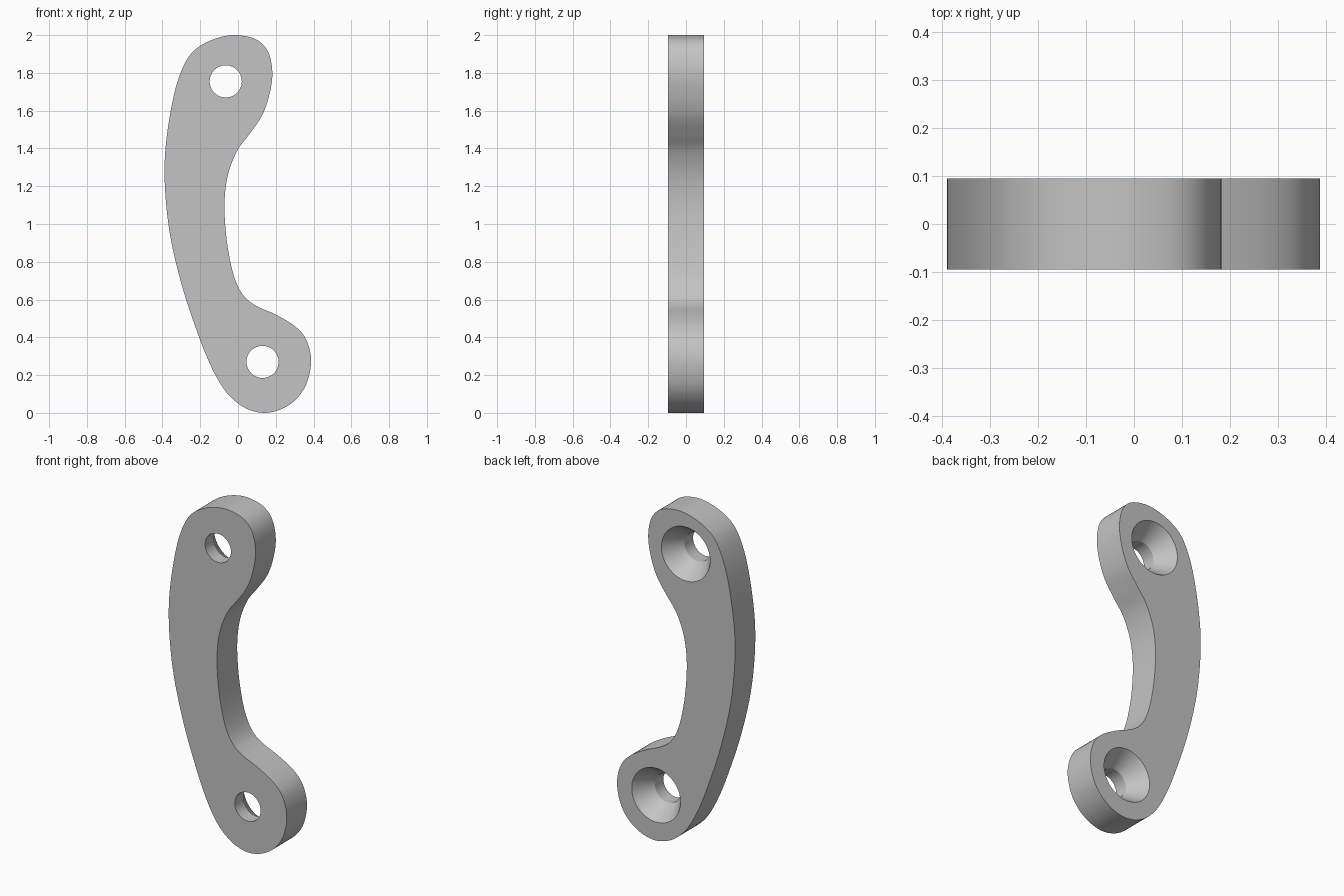
import bpy, bmesh, math
from mathutils import Vector

default = bpy.data.objects.get("Cube")
if default:
    bpy.data.objects.remove(default, do_unlink=True)

HALF = 0.095            # half of the plate thickness
HOLE_R, SINK_R = 0.085, 0.16
SINK_DEPTH = 0.11
HOLES = [(-0.065, 1.755), (0.13, 0.27)]

# Outline in x, z, clockwise from the top
OUTLINE = [
    (0, 2), (.1, 1.975), (.16, 1.91), (.182, 1.8), (.165, 1.68), (.125, 1.57),
    (.06, 1.475), (0, 1.395), (-.045, 1.29), (-.067, 1.18), (-.071, 1.05),
    (-.055, .88), (-.02, .72), (.03, .62), (.1, .565), (.2, .52), (.3, .46),
    (.36, .39), (.387, .28), (.365, .16), (.31, .075), (.23, .02), (.135, 0),
    (.04, .025), (-.04, .085), (-.1, .165), (-.16, .285), (-.22, .44),
    (-.29, .65), (-.35, .89), (-.38, 1.1), (-.389, 1.3), (-.375, 1.48),
    (-.34, 1.68), (-.3, 1.81), (-.25, 1.9), (-.18, 1.955), (-.09, 1.99)]


def smooth_loop(points, steps=5):
    """Closed Catmull-Rom curve through the points."""
    pts = [Vector(p) for p in points]
    n = len(pts)
    result = []
    for i in range(n):
        a, b, c, d = (pts[(i + k - 1) % n] for k in range(4))
        for s in range(steps):
            t = s / steps
            result.append(0.5 * (2 * b + (c - a) * t
                                 + (2 * a - 5 * b + 4 * c - d) * t ** 2
                                 + (3 * b - a - 3 * c + d) * t ** 3))
    return result


def circle(centre, radius, sides=64):
    return [Vector((centre[0] + radius * math.cos(math.tau * i / sides),
                    centre[1] + radius * math.sin(math.tau * i / sides)))
            for i in range(sides)]


def add_ring(bm, points, y):
    verts = [bm.verts.new((p.x, y, p.y)) for p in points]
    edges = [bm.edges.new((v, verts[i - 1])) for i, v in enumerate(verts)]
    return verts, edges


def add_wall(bm, ring_a, ring_b):
    a, b = ring_a[0], ring_b[0]
    for i in range(len(a)):
        bm.faces.new((a[i - 1], a[i], b[i], b[i - 1]))


bm = bmesh.new()

# Outer edge of the plate
shape = smooth_loop(OUTLINE)
front = add_ring(bm, shape, -HALF)
back = add_ring(bm, shape, HALF)
add_wall(bm, front, back)
front_edges, back_edges = list(front[1]), list(back[1])

# Screw holes, countersunk from the back
for centre in HOLES:
    mouth = add_ring(bm, circle(centre, HOLE_R), -HALF)
    throat = add_ring(bm, circle(centre, HOLE_R), HALF - SINK_DEPTH)
    sink = add_ring(bm, circle(centre, SINK_R), HALF)
    add_wall(bm, mouth, throat)
    add_wall(bm, throat, sink)
    front_edges += mouth[1]
    back_edges += sink[1]

# Flat front and back faces around the holes
for edges, side in ((front_edges, -1), (back_edges, 1)):
    bmesh.ops.triangle_fill(bm, edges=edges, use_beauty=True,
                            normal=(0, side, 0))
bmesh.ops.recalc_face_normals(bm, faces=bm.faces[:])

mesh = bpy.data.meshes.new("curved_plate")
bm.to_mesh(mesh)
bm.free()
plate = bpy.data.objects.new("curved_plate", mesh)
bpy.context.collection.objects.link(plate)

# Plain grey material
grey = bpy.data.materials.new("light_grey")
grey.use_nodes = True
colour = (0.55, 0.55, 0.55, 1)
grey.diffuse_color = colour
grey.node_tree.nodes["Principled BSDF"].inputs["Base Color"].default_value = colour
mesh.materials.append(grey)

bpy.ops.object.select_all(action='DESELECT')
plate.select_set(True)
bpy.context.view_layer.objects.active = plate
bpy.ops.object.shade_smooth_by_angle(angle=math.radians(30))
